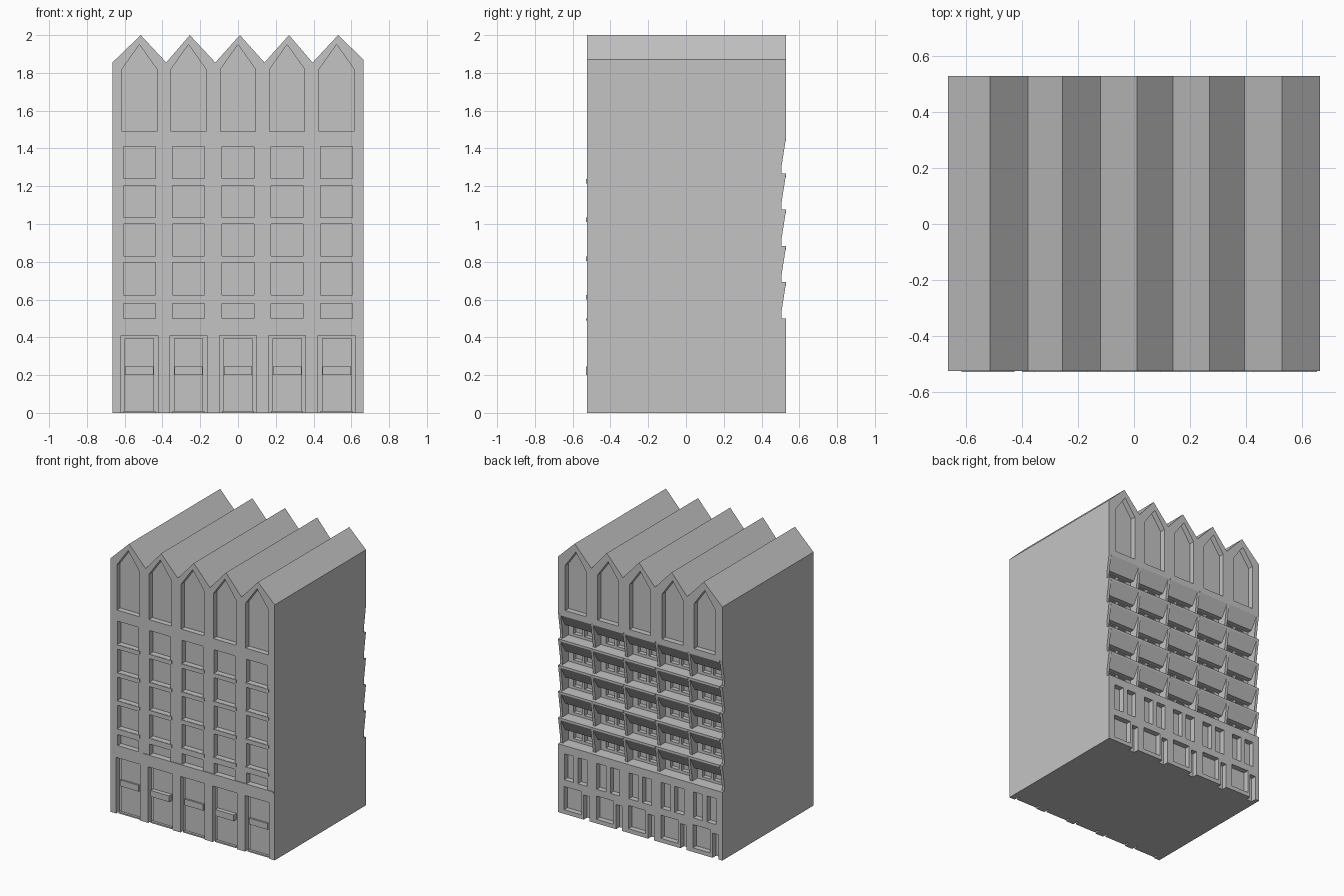
import bpy, bmesh

if "Cube" in bpy.data.objects:
    bpy.data.objects.remove(bpy.data.objects["Cube"], do_unlink=True)

grey = bpy.data.materials.new("plain_grey")
grey.use_nodes = True
colour = (0.55, 0.55, 0.55, 1)
grey.diffuse_color = colour
grey.node_tree.nodes["Principled BSDF"].inputs["Base Color"].default_value = colour

FRONT, BACK, HALF = -0.525, 0.53, 0.665
BAYS = [-0.522, -0.262, 0, 0.26, 0.522]
ROW = 0.192
ZONE_TOP, ZONE_LOW = 1.46, 0.5
DEEP = 0.44


def prism(bm, profile, a, b, axis="y"):
    """Extrude a 2D profile from a to b; profile is (x, z) along y or (y, z) along x."""
    def place(p, t):
        return (p[0], t, p[1]) if axis == "y" else (t, p[0], p[1])
    near = [bm.verts.new(place(p, a)) for p in profile]
    far = [bm.verts.new(place(p, b)) for p in profile]
    faces = [bm.faces.new(near), bm.faces.new(far[::-1])]
    n = len(profile)
    for i in range(n):
        j = (i + 1) % n
        faces.append(bm.faces.new((near[j], near[i], far[i], far[j])))
    bmesh.ops.recalc_face_normals(bm, faces=faces)


def box(bm, x0, x1, y0, y1, z0, z1):
    prism(bm, [(x0, z0), (x1, z0), (x1, z1), (x0, z1)], y0, y1)


def arch(c, half, low, shoulder, peak):
    return [(c - half, low), (c + half, low), (c + half, shoulder),
            (c, peak), (c - half, shoulder)]


def finish(bm, name):
    mesh = bpy.data.meshes.new(name)
    bm.to_mesh(mesh)
    bm.free()
    mesh.materials.append(grey)
    ob = bpy.data.objects.new(name, mesh)
    bpy.context.collection.objects.link(ob)
    return ob


# Main block with the five-gabled roof
bm = bmesh.new()
outline = [(-HALF, 0), (HALF, 0), (HALF, 1.87)]
for peak, valley in zip([0.53, 0.27, 0.01, -0.255, -0.515],
                        [0.395, 0.14, -0.12, -0.38, -HALF]):
    outline += [(peak, 2), (valley, 1.855)]
prism(bm, outline, FRONT, BACK)
block = finish(bm, "building_block")

# Openings to be cut from the block
bm = bmesh.new()
f0, f1 = FRONT - 0.1, FRONT + 0.04
b0, b1 = BACK - 0.04, BACK + 0.1
for c in BAYS:
    # front: pointed top window, four storeys, low window, doorway
    prism(bm, arch(c, 0.092, 1.49, 1.82, 1.95), f0, f1)
    for i in range(4):
        z = 0.625 + i * 0.205
        box(bm, c - 0.085, c + 0.085, f0, f1, z, z + 0.17)
    box(bm, c - 0.085, c + 0.085, f0, f1, 0.5, 0.58)
    box(bm, c - 0.098, c + 0.098, f0, f1, -0.1, 0.41)
    # back: pointed top window, paired windows, wide window, narrow door
    prism(bm, arch(c, 0.085, 1.49, 1.82, 1.94), b0, b1)
    for s in (-0.055, 0.055):
        box(bm, c + s - 0.037, c + s + 0.037, b0, b1, 0.25, 0.44)
    box(bm, c - 0.045, c + 0.095, b0, b1, 0.03, 0.2)
    box(bm, c - 0.112, c - 0.065, b0, b1, -0.1, 0.18)
finish_cut = finish(bm, "opening_cutter")

# Shallow set-back across the back, then the deeper gallery inside it
bm = bmesh.new()
box(bm, -1, 1, 0.505, 1, ZONE_LOW, ZONE_TOP)
setback_cut = finish(bm, "setback_cutter")
bm = bmesh.new()
box(bm, -0.645, 0.645, DEEP, 1, ZONE_LOW, ZONE_TOP)
gallery_cut = finish(bm, "gallery_cutter")
bm = bmesh.new()
for c in BAYS:
    for i in range(5):
        z = ZONE_LOW + i * ROW
        for s in (-0.045, 0.045):
            box(bm, c + s - 0.035, c + s + 0.035, DEEP - 0.03, DEEP + 0.02,
                z + 0.02, z + 0.08)
panes_cut = finish(bm, "gallery_window_cutter")

bpy.context.view_layer.objects.active = block
for cutter in (finish_cut, setback_cut, gallery_cut, panes_cut):
    mod = block.modifiers.new("cut", "BOOLEAN")
    mod.operation, mod.solver, mod.object = "DIFFERENCE", "EXACT", cutter
    bpy.ops.object.modifier_apply(modifier=mod.name)
    bpy.data.objects.remove(cutter, do_unlink=True)

# Front window sills and the ledge above the ground floor
bm = bmesh.new()
for c in BAYS:
    for i in range(4):
        z = 0.6 + i * 0.205
        box(bm, c - 0.095, c + 0.095, -0.53, FRONT + 0.04, z, z + 0.024)
finish(bm, "front_sills")
bm = bmesh.new()
box(bm, -0.4, 0.655, -0.53, FRONT + 0.01, 0.488, 0.5)
finish(bm, "front_ledge")

# Door panels, crossbars and thresholds in the front doorways
bm = bmesh.new()
for i, c in enumerate(BAYS):
    box(bm, c - 0.078, c + 0.078, FRONT + 0.028, FRONT + 0.045, 0.01, 0.395)
    reach = FRONT - 0.004 if i % 2 else FRONT + 0.015
    box(bm, c - 0.075, c + 0.075, reach, FRONT + 0.04, 0.2, 0.245)
    box(bm, c - 0.085, c + 0.085, FRONT + 0.01, FRONT + 0.04, 0, 0.01)
finish(bm, "front_doors")

# Sloped balcony undersides on the back, one per bay and storey
bm = bmesh.new()
for i in range(5):
    z = ZONE_TOP - i * ROW
    slope = [(DEEP - 0.01, z), (BACK, z), (BACK, z - 0.015),
             (0.475, z - 0.105), (DEEP - 0.01, z - 0.105)]
    for c in BAYS:
        prism(bm, slope, c - 0.122, c + 0.122, "x")
finish(bm, "back_balconies")

# Tapered fins between the balconies
bm = bmesh.new()
for i in range(5):
    z = ZONE_TOP - i * ROW
    taper = [(DEEP - 0.01, z), (BACK, z), (0.5, z - ROW), (DEEP - 0.01, z - ROW)]
    for x in (-0.655, -0.392, -0.131, 0.131, 0.392, 0.655):
        prism(bm, taper, x - 0.01, x + 0.01, "x")
finish(bm, "back_fins")
